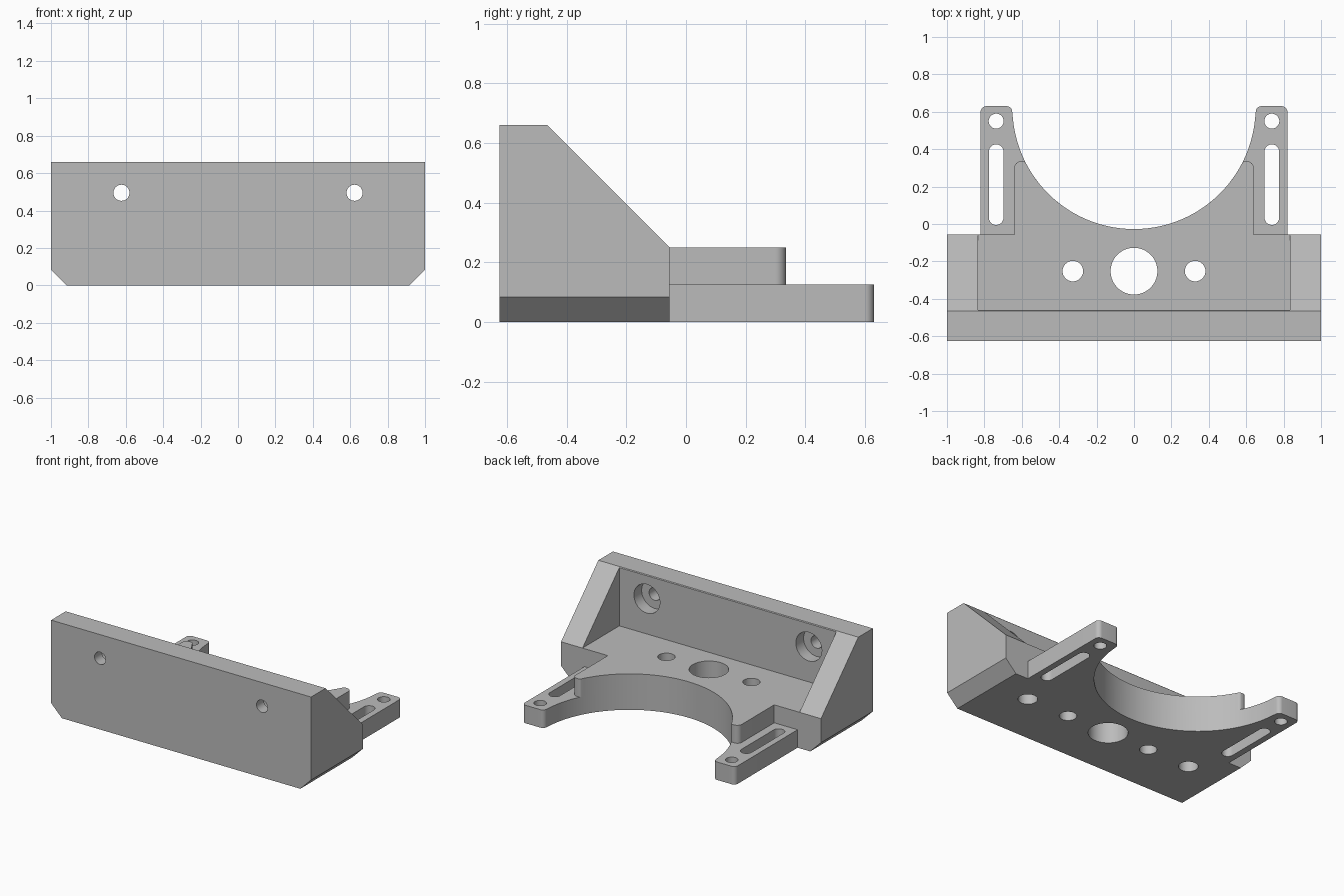
import bpy, bmesh, math
from mathutils import Vector

if "Cube" in bpy.data.objects:
    bpy.data.objects.remove(bpy.data.objects["Cube"], do_unlink=True)

grey = bpy.data.materials.new("plain grey")
grey.use_nodes = True
colour = (0.5, 0.5, 0.5, 1)
grey.diffuse_color = colour
grey.node_tree.nodes["Principled BSDF"].inputs["Base Color"].default_value = colour

RING_Y, RING_R = 0.623, 0.65


def prism(name, outline, axis, lo, hi):
    """Extrude a 2D outline along an axis; the outline uses the other two axes in order."""
    bm = bmesh.new()
    at = lambda p, d: {"x": (d, *p), "y": (p[0], d, p[1]), "z": (*p, d)}[axis]
    face = bm.faces.new([bm.verts.new(at(p, lo)) for p in outline])
    ext = bmesh.ops.extrude_face_region(bm, geom=[face])
    move = Vector(at((0, 0), hi - lo))
    bmesh.ops.translate(bm, vec=move, verts=[v for v in ext["geom"] if isinstance(v, bmesh.types.BMVert)])
    bmesh.ops.recalc_face_normals(bm, faces=bm.faces)
    mesh = bpy.data.meshes.new(name)
    bm.to_mesh(mesh)
    bm.free()
    mesh.materials.append(grey)
    ob = bpy.data.objects.new(name, mesh)
    bpy.context.collection.objects.link(ob)
    return ob


def arc(cx, cy, r, a0, a1, n):
    return [(cx + r * math.cos(math.radians(a0 + (a1 - a0) * i / n)),
             cy + r * math.sin(math.radians(a0 + (a1 - a0) * i / n))) for i in range(n + 1)]


def circle(cx, cy, r, n=40):
    return arc(cx, cy, r, 0, 360, n)[:-1]


def rect(x0, y0, x1, y1):
    return [(x0, y0), (x1, y0), (x1, y1), (x0, y1)]


def fillet(prev, corner, nxt, r, n=8):
    """Points that round one corner of an outline."""
    c = Vector(corner)
    u, v = (Vector(prev) - c).normalized(), (Vector(nxt) - c).normalized()
    half = u.angle(v) / 2
    centre = c + (u + v).normalized() * r / math.sin(half)
    a, b = c + u * r / math.tan(half) - centre, c + v * r / math.tan(half) - centre
    return [tuple(centre + a.lerp(b, i / n).normalized() * r) for i in range(n + 1)]


def combine(target, tool, operation):
    mod = target.modifiers.new("combine", "BOOLEAN")
    mod.operation, mod.solver, mod.object = operation, "EXACT", tool
    with bpy.context.temp_override(object=target, active_object=target):
        bpy.ops.object.modifier_apply(modifier=mod.name)
    bpy.data.objects.remove(tool, do_unlink=True)


def cut(outline, axis, lo, hi):
    combine(bracket, prism("cutter", outline, axis, lo, hi), "DIFFERENCE")


def arm_plate(name, x, y, inner_x, r_out, r_in, start, top):
    """Plate with two arms around the round cradle."""
    curve = arc(0, RING_Y, RING_R, start, -90, 48)
    half = [(x, -0.3)] + fillet((x, -0.3), (x, y), (inner_x, y), r_out)
    half += fillet((x, y), (inner_x, y), curve[0], r_in) + curve
    return prism(name, half + [(-px, py) for px, py in half[-2::-1]], "z", 0, top)


# Block with chamfered lower edges, sloped gussets and an open pocket
half = [(0.917, 0), (1, 0.083), (1, 0.66)]
bracket = prism("bracket", half + [(-x, z) for x, z in reversed(half)], "y", -0.625, -0.055)
cut([(-0.565, 0.76), (0.1, 0.095), (0.1, 0.9), (-0.565, 0.9)], "x", -1.2, 1.2)
cut(rect(-0.835, -0.46, 0.835, 0.2), "z", 0.25, 0.9)

# Low slotted ears and raised cradle
combine(bracket, arm_plate("ears", 0.82, 0.63, 0.654, 0.03, 0.03, -6, 0.125), "UNION")
combine(bracket, arm_plate("cradle", 0.64, 0.335, 0.583, 0.035, 0.02, -29, 0.25), "UNION")

# Centre hole in the base
cut(circle(0, -0.252, 0.125, 64), "z", -0.1, 0.4)

for s in (-1, 1):
    # Base holes: through holes, and blind ones from below
    cut(circle(s * 0.327, -0.252, 0.055), "z", -0.1, 0.4)
    cut(circle(s * 0.655, -0.252, 0.062), "z", -0.1, 0.15)
    # Ear hole and slot
    cut(circle(s * 0.737, 0.55, 0.04), "z", -0.1, 0.3)
    slot = arc(s * 0.737, 0.387, 0.039, 0, 180, 16) + arc(s * 0.737, 0.034, 0.039, 180, 360, 16)
    cut(slot, "z", -0.1, 0.2)
    # Counterbored screw holes in the front wall
    cut(circle(s * 0.623, 0.495, 0.043), "y", -0.7, -0.3)
    cut(circle(s * 0.623, 0.495, 0.1), "y", -0.545, -0.4)

# Smooth the round walls, keep the edges sharp
bpy.ops.object.select_all(action="DESELECT")
bracket.select_set(True)
bpy.context.view_layer.objects.active = bracket
bpy.ops.object.shade_smooth_by_angle(angle=math.radians(30))
